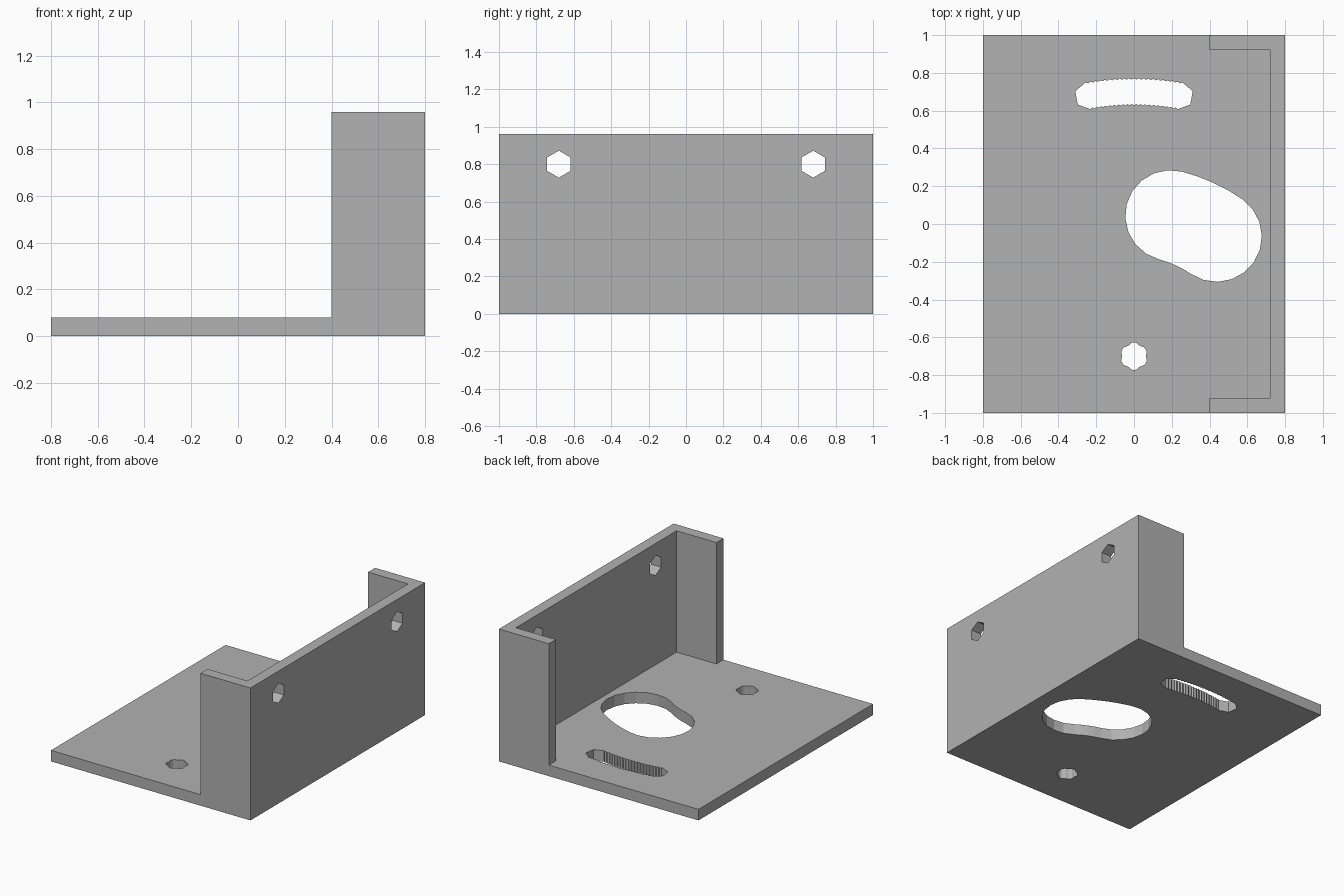
import bpy, bmesh
from math import radians, cos, sin, pi
from mathutils import Matrix, Vector

cube = bpy.data.objects.get("Cube")
if cube:
    bpy.data.objects.remove(cube, do_unlink=True)

grey = bpy.data.materials.new("plain grey")
grey.use_nodes = True
grey.diffuse_color = (0.445, 0.445, 0.445, 1)
grey.node_tree.nodes["Principled BSDF"].inputs["Base Color"].default_value = grey.diffuse_color

PIVOT = Vector((0, -0.7))
SWING = 10          # degrees to either side
BOLT = 0.072        # corner radius of the six-sided bolt holes


def prism(name, outline, low, high, matrix=Matrix()):
    """Closed solid extruded along local z from a flat outline."""
    bm = bmesh.new()
    face = bm.faces.new([bm.verts.new((x, y, low)) for x, y in outline])
    side = bmesh.ops.extrude_face_region(bm, geom=[face])["geom"]
    top = [v for v in side if isinstance(v, bmesh.types.BMVert)]
    bmesh.ops.translate(bm, verts=top, vec=(0, 0, high - low))
    bmesh.ops.recalc_face_normals(bm, faces=bm.faces)
    bm.transform(matrix)
    mesh = bpy.data.meshes.new(name)
    bm.to_mesh(mesh)
    bm.free()
    mesh.materials.append(grey)
    obj = bpy.data.objects.new(name, mesh)
    bpy.context.collection.objects.link(obj)
    return obj


def polar(radius, degrees, centre=(0, 0)):
    a = radians(degrees)
    return Vector(centre) + Vector((radius * cos(a), radius * sin(a)))


def rectangle(x0, x1, y0, y1):
    return [(x0, y0), (x1, y0), (x1, y1), (x0, y1)]


def hexagon(x, y):
    return [polar(BOLT, 90 + 60 * k, (x, y)) for k in range(6)]


def pivot_hole():
    """Six-sided hole swung about its own centre."""
    points = []
    for k in range(6):
        corner = 90 + 60 * k
        points += [polar(BOLT, corner + a, PIVOT) for a in range(-SWING, SWING + 1, 5)]
        points.append(polar(BOLT * cos(pi / 6) / cos(radians(SWING)), corner + 30, PIVOT))
    return points


def bolt_slot(reach):
    """Six-sided hole swung about the pivot in one-degree steps, leaving fine teeth."""
    notch = reach * sin(radians(0.5)) * math_tan30
    right, left = 90 - SWING, 90 + SWING
    points = []
    for d in range(right, left):
        points += [polar(reach + BOLT, d, PIVOT), polar(reach + BOLT - notch, d + 0.5, PIVOT)]
    end = polar(reach, left, PIVOT)
    points += [polar(BOLT, left + 60 * k, end) for k in range(3)]
    for d in range(left, right, -1):
        points += [polar(reach - BOLT, d, PIVOT), polar(reach - BOLT + notch, d - 0.5, PIVOT)]
    end = polar(reach, right, PIVOT)
    points += [polar(BOLT, right + 180 + 60 * k, end) for k in range(3)]
    return points


def round_slot(centre, radius):
    """Round hole swung about the pivot."""
    arm = Vector(centre) - PIVOT
    reach, middle = arm.length, math_degrees(arm)
    right, left = middle - SWING, middle + SWING
    points = [polar(radius, left + 18 * k, polar(reach, left, PIVOT)) for k in range(11)]
    points += [polar(reach - radius, left - 5 * k, PIVOT) for k in range(1, 4)]
    points += [polar(radius, right + 180 + 18 * k, polar(reach, right, PIVOT)) for k in range(11)]
    points += [polar(reach + radius, right + 5 * k, PIVOT) for k in range(1, 4)]
    return points


def math_degrees(v):
    return Vector((1, 0)).angle(v) * 180 / pi


math_tan30 = sin(pi / 6) / cos(pi / 6)

# Solid block that the bracket is cut from
bracket = prism("bracket", rectangle(-0.8, 0.8, -1, 1), 0, 0.96)

# Open space above the base plate, leaving the wall and its two end flanges
space = [(-1, -1.2), (0.4, -1.2), (0.4, -0.92), (0.72, -0.92),
         (0.72, 0.92), (0.4, 0.92), (0.4, 1.2), (-1, 1.2)]
cutters = [prism("open_space_cutter", space, 0.08, 1.2)]

# Holes through the base plate
for name, outline in (("pivot_hole_cutter", pivot_hole()),
                      ("curved_slot_cutter", bolt_slot(1.4)),
                      ("shaft_hole_cutter", round_slot((0.32, 0), 0.24))):
    cutters.append(prism(name, outline, -0.2, 0.3))

# Bolt holes through the wall: local x, y, z become world y, z, x
along_x = Matrix(((0, 0, 1, 0), (1, 0, 0, 0), (0, 1, 0, 0), (0, 0, 0, 1)))
for side in (-1, 1):
    cutters.append(prism("wall_hole_cutter", hexagon(0.68 * side, 0.8), 0.6, 1, along_x))

for cutter in cutters:
    cutter.hide_render = True
    cut = bracket.modifiers.new(cutter.name, "BOOLEAN")
    cut.operation, cut.solver, cut.object = "DIFFERENCE", "EXACT", cutter

# Keep the finished solid and drop the cutters
bpy.context.view_layer.update()
finished = bpy.data.meshes.new_from_object(bracket.evaluated_get(bpy.context.evaluated_depsgraph_get()))
bracket.modifiers.clear()
bracket.data = finished
for cutter in cutters:
    bpy.data.objects.remove(cutter, do_unlink=True)
